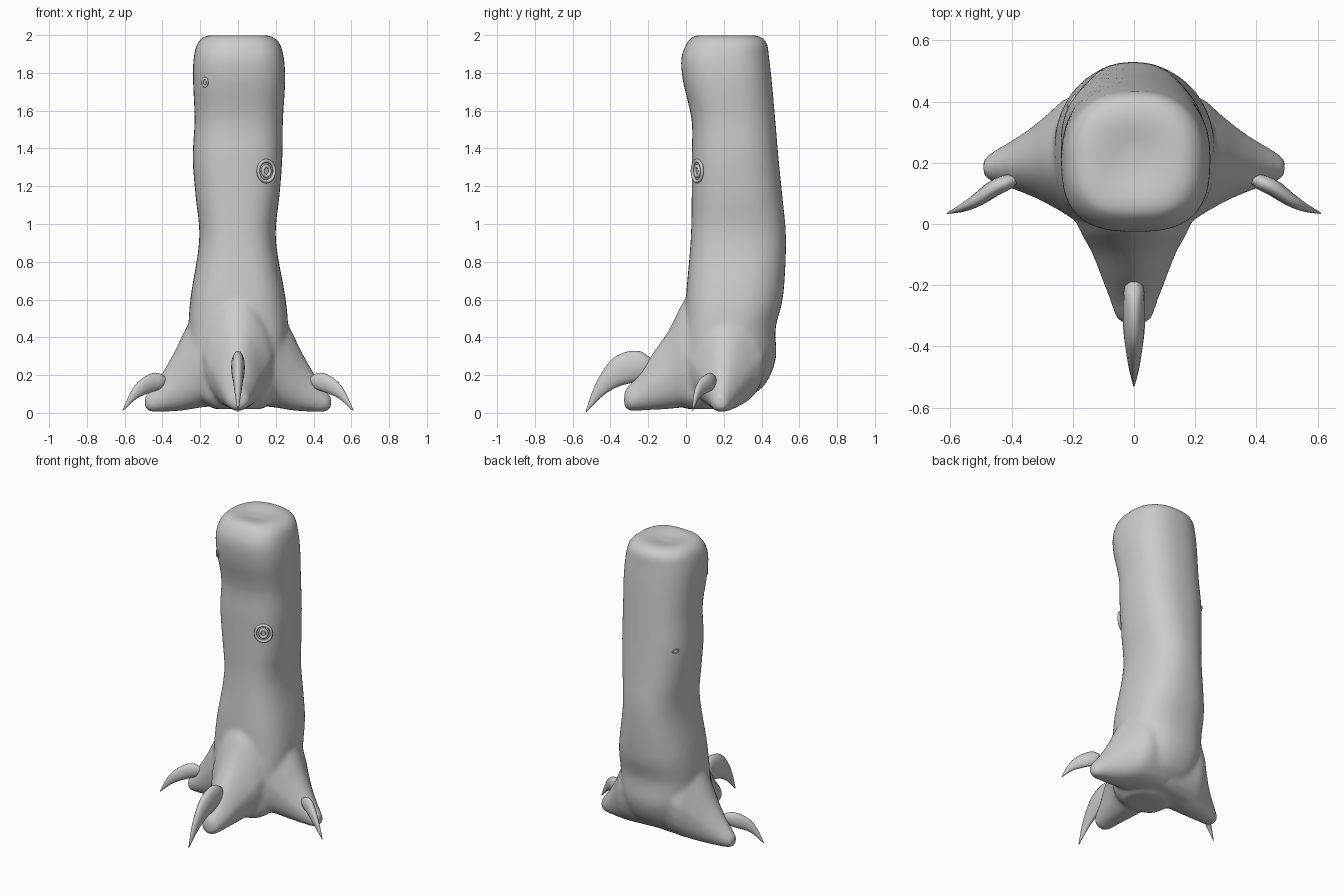
import bpy, bmesh, math
from mathutils import Vector
from math import sin, cos, pi

if "Cube" in bpy.data.objects:
    bpy.data.objects.remove(bpy.data.objects["Cube"])


def spow(v, p):
    return math.copysign(abs(v) ** p, v)


def loft(bm, rings):
    """Skin a list of point rings and cap both ends."""
    loops = [[bm.verts.new(p) for p in r] for r in rings]
    n = len(loops[0])
    for a, b in zip(loops, loops[1:]):
        for i in range(n):
            bm.faces.new((a[i], a[(i + 1) % n], b[(i + 1) % n], b[i]))
    bm.faces.new(loops[0][::-1])
    bm.faces.new(loops[-1])
    bmesh.ops.recalc_face_normals(bm, faces=bm.faces)


def spline(pts, steps):
    """Catmull-Rom resampling of stations with any number of components."""
    p = [pts[0]] + pts + [pts[-1]]
    out = []
    for k in range(1, len(p) - 2):
        for s in range(steps):
            t = s / steps
            out.append([0.5 * (2*b + (c-a)*t + (2*a-5*b+4*c-d)*t*t + (3*b-a-3*c+d)*t**3)
                        for a, b, c, d in zip(p[k-1], p[k], p[k+1], p[k+2])])
    return out + [list(pts[-1])]


def make(name, bm):
    me = bpy.data.meshes.new(name)
    bm.to_mesh(me)
    bm.free()
    for f in me.polygons:
        f.use_smooth = True
    ob = bpy.data.objects.new(name, me)
    bpy.context.collection.objects.link(ob)
    return ob


# leg column stations: z, x left, x right, y front, y back
COLUMN = [(0.02, -0.13, 0.13, 0.00, 0.21), (0.07, -0.19, 0.19, -0.04, 0.30),
          (0.14, -0.22, 0.22, -0.05, 0.41), (0.28, -0.25, 0.25, -0.04, 0.475),
          (0.45, -0.262, 0.265, -0.01, 0.475), (0.62, -0.25, 0.25, 0.00, 0.515),
          (0.92, -0.205, 0.20, 0.025, 0.53), (1.15, -0.225, 0.22, 0.03, 0.51),
          (1.35, -0.24, 0.235, 0.03, 0.49), (1.55, -0.23, 0.238, 0.03, 0.473),
          (1.75, -0.238, 0.25, -0.015, 0.455), (1.88, -0.235, 0.243, -0.025, 0.44),
          (1.965, -0.21, 0.215, 0.01, 0.425), (2.0, -0.15, 0.15, 0.06, 0.36),
          (1.985, -0.04, 0.04, 0.17, 0.25)]


def column_point(st, a):
    z, x0, x1, y0, y1 = st
    front = sin(a) < 0
    p = 0.72 if front else 0.85
    return Vector(((x0+x1)/2 + (x1-x0)/2 * spow(cos(a), p),
                   (y0+y1)/2 + (y1-y0)/2 * spow(sin(a), p), z))


# leg and toes in one skin
bm = bmesh.new()
loft(bm, [[column_point(s, 2*pi*i/40) for i in range(40)] for s in spline(COLUMN, 4)])


def toe(origin, direction, stations):
    """Stations: distance, half width, bottom z, top z."""
    d = Vector(direction).normalized()
    side = Vector((-d.y, d.x, 0))
    rings = []
    for t, w, zb, zt in spline(stations, 3):
        ring = []
        for i in range(24):
            a = 2*pi*i/24
            v = spow(sin(a), 0.85)
            taper = 1 - 0.35 * max(v, 0)
            p = Vector(origin) + d*t + side*(w*spow(cos(a), 0.85)*taper)
            p.z = (zb+zt)/2 + (zt-zb)/2*v
            ring.append(p)
        rings.append(ring)
    loft(bm, rings)


toe((0, 0.2, 0), (0, -1, 0),
    [(0, 0.22, 0.04, 0.75), (0.19, 0.19, 0.03, 0.62), (0.29, 0.14, 0.02, 0.44),
     (0.38, 0.105, 0.015, 0.31), (0.46, 0.075, 0.012, 0.19),
     (0.505, 0.06, 0.012, 0.145), (0.528, 0.03, 0.035, 0.11)])
for s in (-1, 1):
    toe((0, 0.23, 0), (s, -0.1, 0),
        [(0, 0.20, 0.04, 0.75), (0.18, 0.21, 0.03, 0.60), (0.27, 0.155, 0.015, 0.46),
         (0.34, 0.11, 0.008, 0.32), (0.41, 0.075, 0.005, 0.20),
         (0.465, 0.05, 0.005, 0.125), (0.495, 0.028, 0.025, 0.09)])

leg = make("leg_and_foot", bm)
rm = leg.modifiers.new("blend", 'REMESH')
rm.mode = 'VOXEL'
rm.voxel_size = 0.014
rm.use_smooth_shade = True
sm = leg.modifiers.new("soften", 'SMOOTH')
sm.factor = 0.5
sm.iterations = 10


# claws: tapered horns swept along a curve (x, y, z, half depth, half width)
def claw(name, stations, mirror=1):
    st = spline(stations, 5)
    pts = [Vector((s[0]*mirror, s[1], s[2])) for s in st]
    rings = []
    for i, s in enumerate(st):
        t = (pts[min(i+1, len(pts)-1)] - pts[max(i-1, 0)]).normalized()
        side = t.cross(Vector((0, 0, 1))).normalized()
        up = side.cross(t)
        rings.append([pts[i] + side*(s[4]*cos(2*pi*k/16)) + up*(s[3]*sin(2*pi*k/16))
                      for k in range(16)])
    b = bmesh.new()
    loft(b, rings)
    return make(name, b)


claw("front_claw", [(0, -0.18, 0.27, 0.025, 0.018), (0, -0.215, 0.258, 0.064, 0.033),
                    (0, -0.28, 0.247, 0.082, 0.036), (0, -0.345, 0.222, 0.078, 0.035),
                    (0, -0.41, 0.172, 0.054, 0.027), (0, -0.468, 0.105, 0.030, 0.017),
                    (0, -0.53, 0.006, 0.002, 0.002)])
for s, n in ((-1, "left_claw"), (1, "right_claw")):
    claw(n, [(0.385, 0.145, 0.18, 0.015, 0.012), (0.41, 0.138, 0.172, 0.040, 0.024),
             (0.455, 0.118, 0.16, 0.048, 0.027), (0.51, 0.08, 0.131, 0.040, 0.022),
             (0.558, 0.054, 0.085, 0.022, 0.014), (0.61, 0.035, 0.012, 0.002, 0.002)], s)


# skin marks lying on the column surface
def mark(name, z, angle, radius, thick, stretch=1.0):
    a, b = next((p, q) for p, q in zip(COLUMN[1:], COLUMN[2:]) if p[0] <= z <= q[0])
    t = (z-a[0]) / (b[0]-a[0])
    st = [u + (v-u)*t for u, v in zip(a, b)]
    p = column_point(st, angle)
    tan = column_point(st, angle+0.05) - column_point(st, angle-0.05)
    normal = tan.cross(Vector((0, 0, 1)))
    bpy.ops.mesh.primitive_torus_add(major_radius=radius, minor_radius=thick,
                                     major_segments=24, minor_segments=8, location=p,
                                     rotation=normal.to_track_quat('Z', 'Y').to_euler())
    ob = bpy.context.object
    ob.name = name
    ob.scale = (1, stretch, 1)
    bpy.ops.object.shade_smooth()


mark("wart_ring", 1.28, -0.98, 0.05, 0.009, 1.1)
mark("wart_core", 1.28, -0.98, 0.022, 0.009, 1.2)
mark("small_front_mark", 1.75, pi + 0.85, 0.016, 0.006, 1.3)
mark("small_back_mark", 1.35, pi - 0.6, 0.02, 0.005, 0.6)
